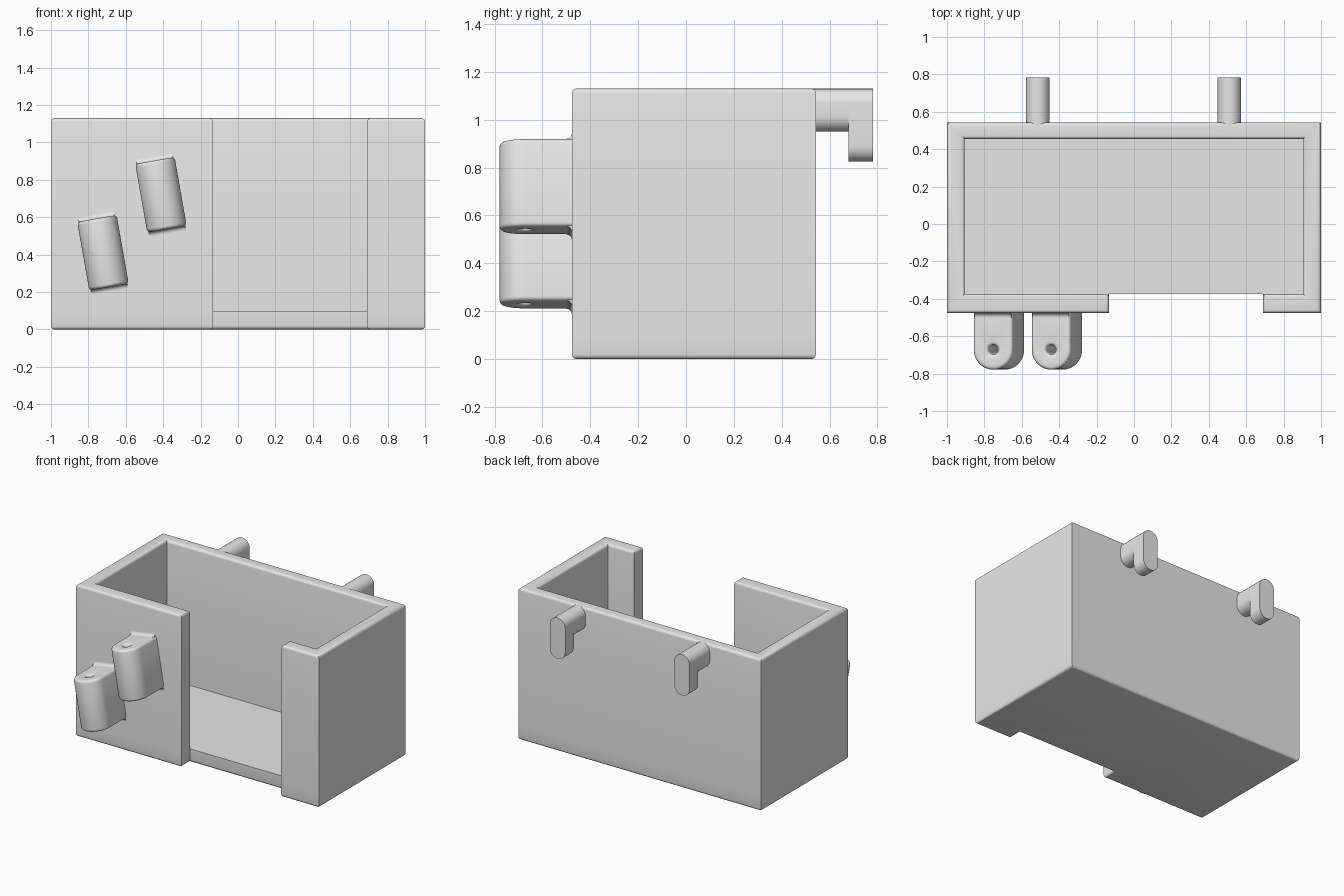
import bpy, bmesh, math
from mathutils import Matrix, Vector

if "Cube" in bpy.data.objects:
    bpy.data.objects.remove(bpy.data.objects["Cube"])

grey = bpy.data.materials.new("plain_grey")
grey.diffuse_color = (0.8, 0.8, 0.8, 1)
grey.use_nodes = True
grey.node_tree.nodes["Principled BSDF"].inputs["Base Color"].default_value = grey.diffuse_color


def finish(name, bm):
    bmesh.ops.recalc_face_normals(bm, faces=bm.faces)
    mesh = bpy.data.meshes.new(name)
    bm.to_mesh(mesh)
    bm.free()
    mesh.materials.append(grey)
    ob = bpy.data.objects.new(name, mesh)
    bpy.context.collection.objects.link(ob)
    bpy.ops.object.select_all(action='DESELECT')
    ob.select_set(True)
    bpy.context.view_layer.objects.active = ob
    bpy.ops.object.shade_smooth_by_angle(angle=math.radians(35))
    return ob


def prism(bm, points, offset):
    """Extrude a closed outline of 3D points along an offset."""
    a = [bm.verts.new(p) for p in points]
    b = [bm.verts.new(Vector(p) + Vector(offset)) for p in points]
    n = len(a)
    bm.faces.new(a)
    bm.faces.new(b[::-1])
    for i in range(n):
        bm.faces.new((a[i], a[(i + 1) % n], b[(i + 1) % n], b[i]))


# Open-topped box with a gap in the front wall
FRONT, BACK, IN_F, IN_B = -0.477, 0.543, -0.375, 0.455
TOP, FLOOR, GAP_L, GAP_R, IN_X = 1.13, 0.10, -0.133, 0.69, 0.905
plan = [(-1, FRONT), (GAP_L, FRONT), (GAP_L, IN_F), (-IN_X, IN_F),
        (-IN_X, IN_B), (IN_X, IN_B), (IN_X, IN_F), (GAP_R, IN_F),
        (GAP_R, FRONT), (1, FRONT), (1, BACK), (-1, BACK)]
outer = [0, 1, 2, 7, 8, 9, 10, 11]
bm = bmesh.new()
low = {i: bm.verts.new((*plan[i], 0)) for i in outer}
mid = [bm.verts.new((x, y, FLOOR)) for x, y in plan]
high = [bm.verts.new((x, y, TOP)) for x, y in plan]
bm.faces.new([low[i] for i in outer])
bm.faces.new(high)
bm.faces.new(mid[2:8])
for i in range(12):
    j = (i + 1) % 12
    bm.faces.new((mid[i], mid[j], high[j], high[i]))
for i, j in zip(outer, outer[1:] + outer[:1]):
    bm.faces.new((low[i], low[j], mid[j], mid[i]))
bmesh.ops.recalc_face_normals(bm, faces=bm.faces)
# Rounded rim and underside edges
edges = [e for e in bm.edges
         if all(v.co.z < 0.001 for v in e.verts) or all(v.co.z > TOP - 0.001 for v in e.verts)]
bmesh.ops.bevel(bm, geom=edges, offset=0.02, segments=4, profile=0.5, affect='EDGES')
finish("box", bm)


# Rear hooks: a short arm and a longer down-turned tip, both with round ends
def stadium(bm, cx, half, z0, z1, y0, y1):
    pts = []
    for k in range(13):
        a = math.pi * k / 12
        pts.append((cx + half * math.cos(a), y0, z1 - half + half * math.sin(a)))
    for k in range(13):
        a = math.pi + math.pi * k / 12
        pts.append((cx + half * math.cos(a), y0, z0 + half + half * math.sin(a)))
    prism(bm, pts, (0, y1 - y0, 0))


for side, x in (("left", -0.514), ("right", 0.51)):
    bm = bmesh.new()
    stadium(bm, x, 0.063, 0.95, TOP, 0.5, 0.68)
    stadium(bm, x, 0.063, 0.825, TOP, 0.68, 0.782)
    finish(side + "_hook", bm)

# Tilted front lugs with a hole along their length
R, HOLE, H, N, HOLE_Y, FLARE = 0.107, 0.025, 0.372, 48, -0.672, 0.022


def lug(name, cx, cz):
    tilt = Matrix.Translation((cx, 0, cz)) @ Matrix.Rotation(math.radians(-10), 4, 'Y')
    bm = bmesh.new()
    rings = [[], [], [], []]
    for k in range(N):
        a = 2 * math.pi * k / N
        c, s = math.cos(a), math.sin(a)
        reach = R
        if s > 0.001:
            reach = min(R / max(abs(c), 1e-6), 0.27 / s)
        for ring, (r, z) in zip(rings, ((reach, H / 2), (HOLE, H / 2), (HOLE, -H / 2), (reach, -H / 2))):
            ring.append(bm.verts.new((r * c, HOLE_Y + r * s, z)))
    for m in range(4):
        p, q = rings[m], rings[(m + 1) % 4]
        for k in range(N):
            j = (k + 1) % N
            bm.faces.new((p[k], p[j], q[j], q[k]))
    bmesh.ops.recalc_face_normals(bm, faces=bm.faces)
    rims = [e for e in bm.edges if abs(e.verts[0].co.z - e.verts[1].co.z) < 1e-5
            and e.calc_face_angle(0) > 1]
    bmesh.ops.bevel(bm, geom=rims, offset=0.018, segments=4, profile=0.5, affect='EDGES')
    bm.transform(tilt)
    finish(name, bm)

    # Concave fillets where the lug meets the wall
    bm = bmesh.new()
    half = R - 0.008
    for sign in (1, -1):
        pts = [(-half, FRONT + 0.02, sign * (H / 2 - 0.03)),
               (-half, FRONT - FLARE, sign * (H / 2 - 0.03))]
        for k in range(7):
            a = math.pi / 2 * k / 6
            pts.append((-half, FRONT - FLARE + FLARE * math.sin(a),
                        sign * (H / 2 + FLARE * (1 - math.cos(a)))))
        pts.append((-half, FRONT + 0.02, sign * (H / 2 + FLARE)))
        prism(bm, pts, (2 * half, 0, 0))
    bm.transform(tilt)
    finish(name + "_fillet", bm)


lug("lower_lug", -0.722, 0.41)
lug("upper_lug", -0.412, 0.72)
